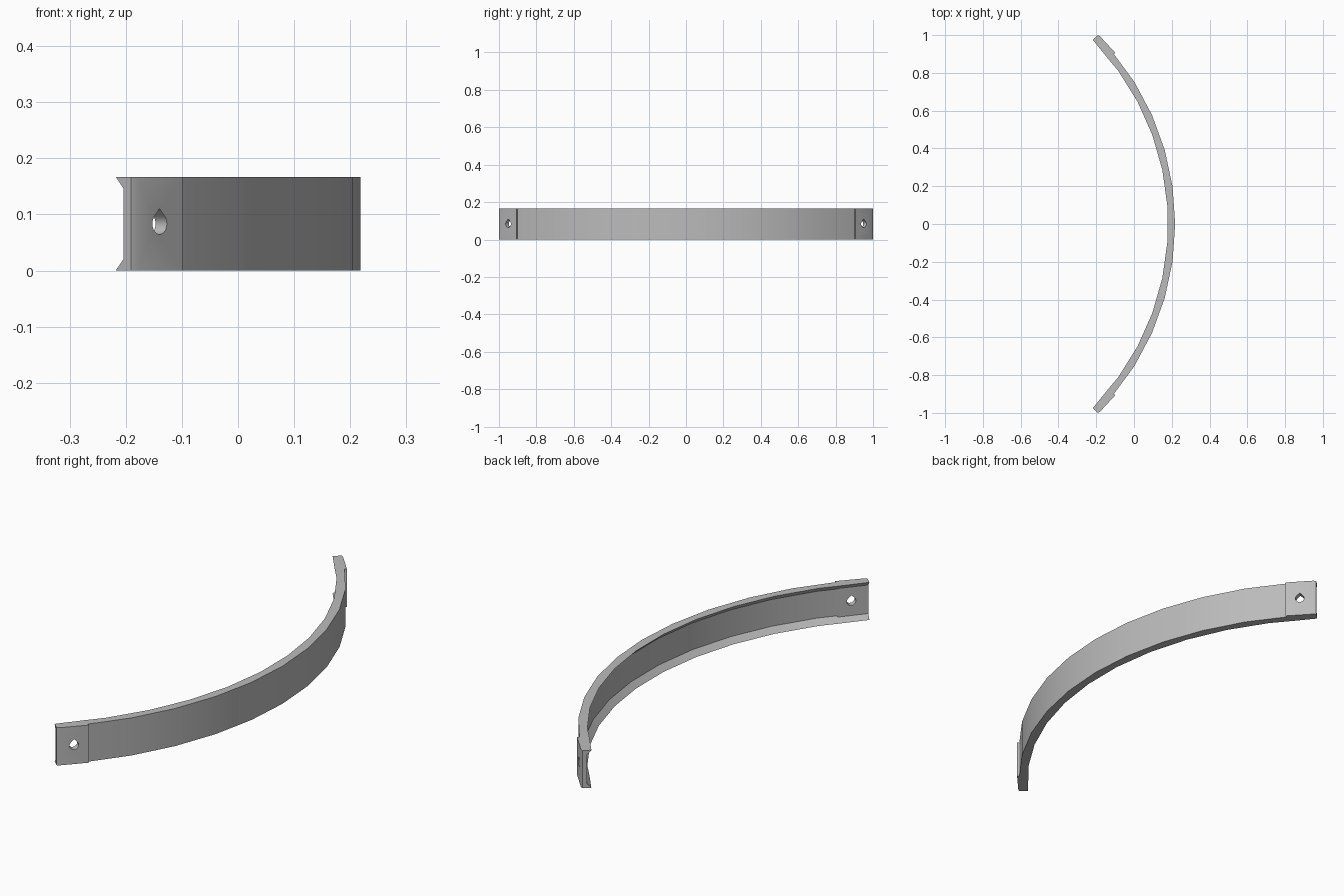
import bpy, bmesh
from math import sin, cos, radians, pi

if "Cube" in bpy.data.objects:
    bpy.data.objects.remove(bpy.data.objects["Cube"])

HEIGHT = 0.167
CENTRE_X = -1.2           # centre of the arc
R_OUT, R_IN = 1.418, 1.38
LIP, PAD_LIP = 0.024, 0.02  # depth of the inner lips

grey = bpy.data.materials.new("plain grey")
grey.use_nodes = True
grey.diffuse_color = (0.5, 0.5, 0.5, 1)
grey.node_tree.nodes["Principled BSDF"].inputs["Base Color"].default_value = (0.5, 0.5, 0.5, 1)


def polar(r, degrees):
    a = radians(degrees)
    return (CENTRE_X + r * cos(a), r * sin(a))


def flip(points):
    return [(x, -y) for x, y in reversed(points)]


def inner(degrees, depth=0.0):
    # point on the flat last facet of the inner face
    return polar(R_IN * cos(radians(4)) / cos(radians(degrees - 40)) + depth, degrees)


# Outer outline: faceted arc, raised end pad, chamfered tip
half = [polar(R_OUT, a) for a in range(8, 33, 8)]
half += [polar(1.416, 39.5), (-0.098, 0.905), (-0.179, 0.993), (-0.191, 1.0)]
outer = flip(half) + [polar(R_OUT, 0)] + half

# Inner outlines: lip edge, and the recessed web with its raised pad
angles = range(4, 37, 8)
tip_half = [polar(R_IN, a) for a in angles] + [inner(39.5), inner(39.5), (-0.218, 0.975)]
web_half = [polar(R_IN + LIP, a) for a in angles]
web_half += [inner(39.5, LIP), inner(39.5, PAD_LIP), (-0.2045, 0.9875)]
tip = flip(tip_half) + tip_half
web = flip(web_half) + web_half
n = len(angles)
depths = [LIP] * (n + 1) + [PAD_LIP] * 2
depths = depths[::-1] + depths

bm = bmesh.new()


def row(points, heights):
    return [bm.verts.new((x, y, z)) for (x, y), z in zip(points, heights)]


def strip(a, b):
    for i in range(len(a) - 1):
        bm.faces.new((a[i], a[i + 1], b[i + 1], b[i]))


out_low, out_high = (row(outer, [z] * len(outer)) for z in (0, HEIGHT))
tip_low, tip_high = (row(tip, [z] * len(tip)) for z in (0, HEIGHT))
web_low = row(web, depths)
web_high = row(web, [HEIGHT - d for d in depths])

strip(out_low, out_high)
strip(tip_high, web_high)
strip(web_high, web_low)
strip(web_low, tip_low)
bm.faces.new(out_high + tip_high[::-1])
bm.faces.new(out_low[::-1] + tip_low)
for e in (0, -1):
    bm.faces.new((out_low[e], out_high[e], tip_high[e], web_high[e], web_low[e], tip_low[e]))
bmesh.ops.remove_doubles(bm, verts=bm.verts, dist=0.0001)
bmesh.ops.triangulate(bm, faces=[f for f in bm.faces if len(f.verts) > 4])
bmesh.ops.recalc_face_normals(bm, faces=bm.faces)


def make(name, mesh_data):
    mesh = bpy.data.meshes.new(name)
    mesh_data.to_mesh(mesh)
    mesh_data.free()
    mesh.materials.append(grey)
    obj = bpy.data.objects.new(name, mesh)
    bpy.context.collection.objects.link(obj)
    return obj


band = make("curved_band", bm)
bpy.context.view_layer.objects.active = band
band.select_set(True)

# Teardrop screw hole through each end pad
for side, name in ((-1, "right_hole_cutter"), (1, "left_hole_cutter")):
    cut = bmesh.new()
    r, a = 0.019, radians(42)
    profile = [(r * cos(t), r * sin(t)) for t in
               (pi * 0.75 + i * pi * 1.5 / 18 for i in range(19))] + [(0, r * 1.41)]
    ends = []
    for d in (-0.08, 0.08):
        ends.append([cut.verts.new((-0.14 + d * cos(a) - u * sin(a),
                                    side * (0.95 + d * sin(a) + u * cos(a)),
                                    0.0835 + v)) for u, v in profile])
    cut.faces.new(ends[0])
    cut.faces.new(ends[1])
    for i in range(len(profile)):
        j = (i + 1) % len(profile)
        cut.faces.new((ends[0][i], ends[0][j], ends[1][j], ends[1][i]))
    bmesh.ops.recalc_face_normals(cut, faces=cut.faces)
    cutter = make(name, cut)
    cutter.hide_render = True
    mod = band.modifiers.new("screw_hole", "BOOLEAN")
    mod.operation = "DIFFERENCE"
    mod.solver = "EXACT"
    mod.object = cutter
    bpy.ops.object.modifier_apply(modifier=mod.name)
    bpy.data.objects.remove(cutter)

bpy.ops.object.shade_smooth_by_angle(angle=radians(25))
